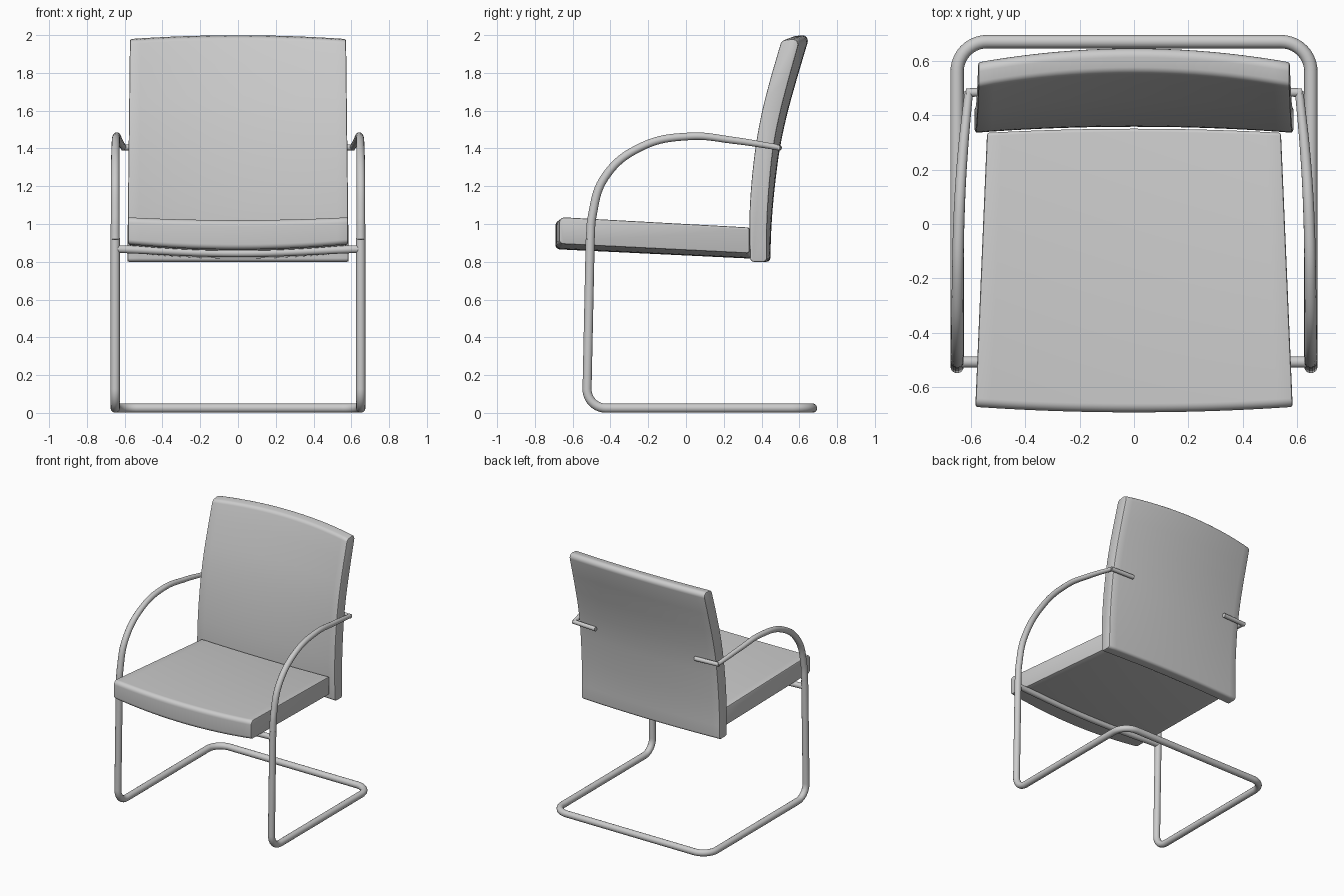
import bpy, bmesh
from math import radians, tan
from mathutils import Vector

if "Cube" in bpy.data.objects:
    bpy.data.objects.remove(bpy.data.objects["Cube"])


def finish(ob, angle=35):
    """Apply curves/modifiers to a mesh and shade it."""
    bpy.ops.object.select_all(action='DESELECT')
    ob.select_set(True)
    bpy.context.view_layer.objects.active = ob
    bpy.ops.object.convert(target='MESH')
    bpy.ops.object.shade_smooth_by_angle(angle=radians(angle))


def fillet(points, closed=False, steps=6):
    """Round each corner of a path; points are (position, radius)."""
    n, out = len(points), []
    for i, (p, r) in enumerate(points):
        p = Vector(p)
        if r == 0 or (not closed and i in (0, n - 1)):
            out.append(p)
            continue
        a, b = Vector(points[i - 1][0]) - p, Vector(points[(i + 1) % n][0]) - p
        d = min(r / tan(a.angle(b) / 2), 0.48 * a.length, 0.48 * b.length)
        a, b = p + a.normalized() * d, p + b.normalized() * d
        # circular-looking blend: rational quadratic with mid weight
        w = max(0.3, (1 - ((a - b).length / (2 * d)) ** 2) ** 0.5)
        w = (1 - w * w) ** 0.5
        for k in range(steps + 1):
            t = k / steps
            c = ((1 - t) ** 2, 2 * t * (1 - t) * w, t * t)
            out.append((a * c[0] + p * c[1] + b * c[2]) / sum(c))
    return out


def tube(name, points, radius, smooth=False, radii=None):
    cu = bpy.data.curves.new(name, 'CURVE')
    cu.dimensions = '3D'
    cu.bevel_depth, cu.bevel_resolution = radius, 5
    cu.use_fill_caps, cu.resolution_u = True, 10
    sp = cu.splines.new('BEZIER' if smooth else 'POLY')
    pts = sp.bezier_points if smooth else sp.points
    pts.add(len(points) - 1)
    for i, (q, p) in enumerate(zip(pts, points)):
        if smooth:
            q.co = p
            q.handle_left_type = q.handle_right_type = 'AUTO'
        else:
            q.co = (*p, 1)
        q.radius = radii[i] if radii else 1
    ob = bpy.data.objects.new(name, cu)
    bpy.context.collection.objects.link(ob)
    finish(ob)


def cushion(name, profile, place, stations=20):
    """Loft a rounded (y, z) profile across the width; place() bows it."""
    prof = fillet(profile, closed=True)
    bm = bmesh.new()
    rings = []
    for i in range(stations + 1):
        u = 2 * i / stations - 1
        rings.append([bm.verts.new(place(u, p.x, p.y)) for p in prof])
    n = len(prof)
    for a, b in zip(rings, rings[1:]):
        for j in range(n):
            k = (j + 1) % n
            bm.faces.new((a[j], a[k], b[k], b[j]))
    bm.faces.new(rings[0])
    bm.faces.new(rings[-1])
    bmesh.ops.recalc_face_normals(bm, faces=bm.faces)
    me = bpy.data.meshes.new(name)
    bm.to_mesh(me)
    bm.free()
    ob = bpy.data.objects.new(name, me)
    bpy.context.collection.objects.link(ob)
    bev = ob.modifiers.new('edge', 'BEVEL')
    bev.width, bev.segments = 0.008, 2
    bev.limit_method, bev.angle_limit = 'ANGLE', radians(50)
    finish(ob)


# Seat: sags in the middle, front edge bows forward, narrows to the rear
def seat_place(u, y, z):
    c = 1 - u * u
    t = (y + 0.67) / 1.005
    top = min(max((z - 0.88 + 0.05 * t) / 0.14, 0), 1)
    return (u * (0.583 - 0.043 * t), y + c * (0.035 * t - 0.02),
            z - c * (0.03 - 0.015 * top))


cushion('seat', [((-0.672, 1.037), 0.03), ((0.335, 0.982), 0.012),
                 ((0.335, 0.845), 0.012), ((-0.672, 0.895), 0.025)], seat_place)


# Backrest: curved side profile, bowed backwards in the middle
def back_place(u, y, z):
    c = 1 - u * u
    t = (z - 0.8) / 1.18
    return (u * (0.586 - 0.014 * t), y + c * (0.018 + 0.034 * t),
            z + c * 0.02 * max(0, 2 * t - 1))


front = [(0.333, 1.0), (0.343, 1.2), (0.365, 1.4), (0.397, 1.58), (0.44, 1.75)]
rear = [(0.545, 1.77), (0.495, 1.58), (0.46, 1.4), (0.44, 1.2), (0.428, 1.0)]
cushion('backrest',
        [((0.34, 0.80), 0.02)] + [(p, 5) for p in front]
        + [((0.505, 1.972), 0.03), ((0.605, 1.985), 0.03)]
        + [(p, 5) for p in rear] + [((0.428, 0.80), 0.02)], back_place)

# Cantilever frame: one bent tube, front legs, floor runners and rear bar
X, F, B, Z = 0.65, -0.526, 0.67, 0.025
tube('cantilever_frame', fillet([
    ((X, -0.507, 0.918), 0), ((X, F, Z), 0.1), ((X, B, Z), 0.11),
    ((-X, B, Z), 0.11), ((-X, F, Z), 0.1), ((-X, -0.507, 0.918), 0)], steps=10), 0.0245)

# Cross bar carrying the seat
tube('seat_cross_bar', [(-X, -0.507, 0.868), (0, -0.507, 0.845), (X, -0.507, 0.868)],
     0.021, smooth=True)

# Armrests with the short brackets gripping the rear of the backrest
for s, side in ((-1, 'left'), (1, 'right')):
    path = [(0.65, -0.507, 0.918), (0.65, -0.497, 1.04), (0.65, -0.43, 1.247),
            (0.648, -0.24, 1.407), (0.643, 0.02, 1.464), (0.63, 0.25, 1.443),
            (0.607, 0.487, 1.406)]
    tube(side + '_armrest', [(s * x, y, z) for x, y, z in path], 0.024, smooth=True,
         radii=[1, 0.98, 0.95, 0.9, 0.85, 0.78, 0.65])
    tube(side + '_back_bracket',
         [(s * 0.617, 0.482, 1.406), (s * 0.42, 0.492, 1.404)], 0.016)
